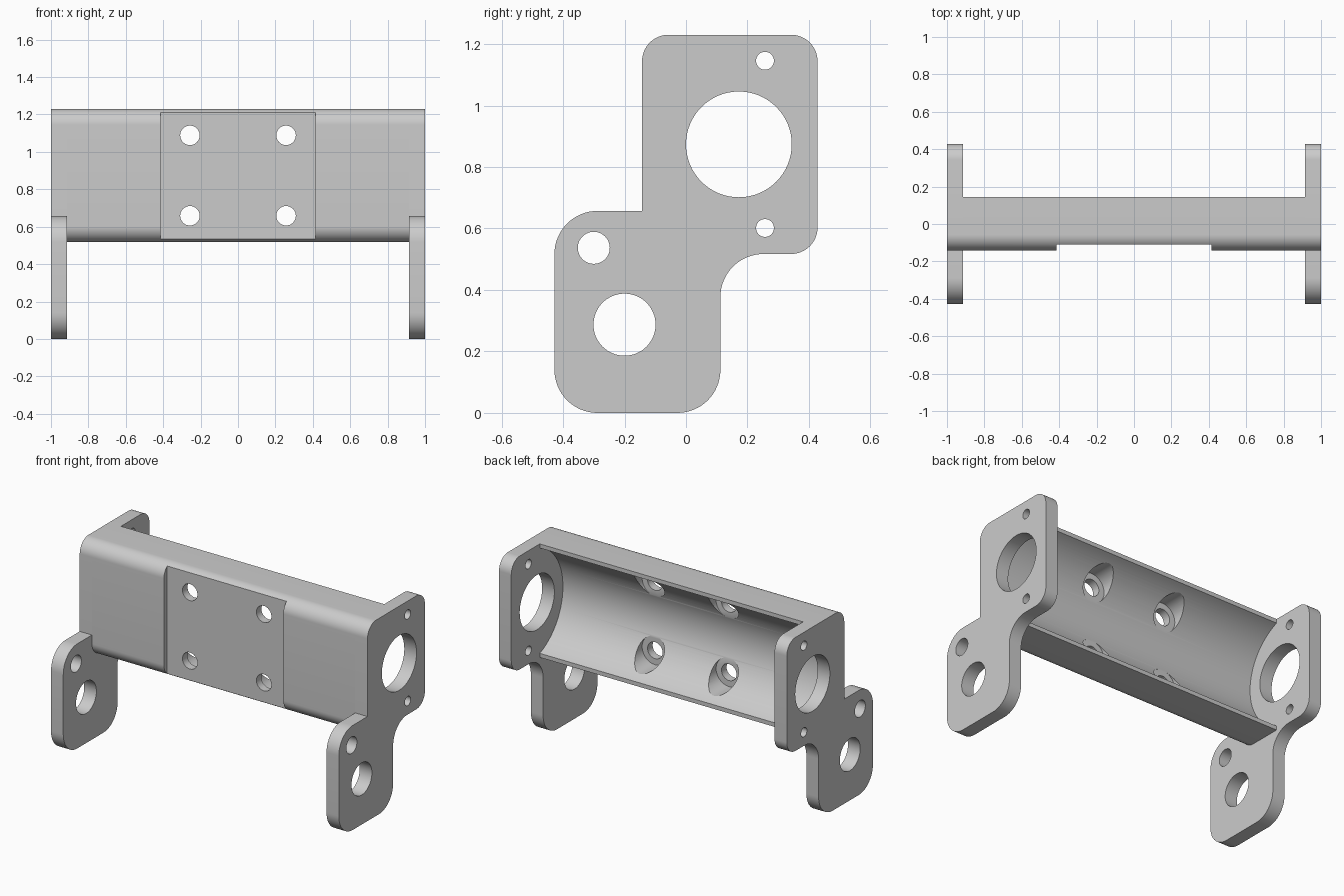
import bpy, bmesh
from math import sin, cos, radians
from mathutils import Matrix

if "Cube" in bpy.data.objects:
    bpy.data.objects.remove(bpy.data.objects["Cube"])

grey = bpy.data.materials.new("plain grey")
grey.use_nodes = True
grey.diffuse_color = (0.6, 0.6, 0.6, 1)
grey.node_tree.nodes["Principled BSDF"].inputs["Base Color"].default_value = (0.6, 0.6, 0.6, 1)

# Local x, y, z of a flat profile become world y, z, x
SIDEWAYS = Matrix(((0, 0, 1, 0), (1, 0, 0, 0), (0, 1, 0, 0), (0, 0, 0, 1)))


def arc(y, z, r, start, end, steps=16):
    angles = [radians(start + (end - start) * i / steps) for i in range(steps + 1)]
    return [(y + r * cos(a), z + r * sin(a)) for a in angles]


def circle(y, z, r):
    return arc(y, z, r, 0, 360, 64)[:-1]


def add_object(name, mesh):
    obj = bpy.data.objects.new(name, mesh)
    bpy.context.collection.objects.link(obj)
    mesh.materials.clear()
    mesh.materials.append(grey)
    return obj


def extrude_profile(name, loops, x, half):
    """Filled profile (outline first, then holes) extruded along x."""
    curve = bpy.data.curves.new(name, "CURVE")
    curve.dimensions = "2D"
    curve.fill_mode = "BOTH"
    curve.extrude = half
    for loop in loops:
        spline = curve.splines.new("POLY")
        spline.points.add(len(loop) - 1)
        for point, (y, z) in zip(spline.points, loop):
            point.co = (y, z, 0, 1)
        spline.use_cyclic_u = True
    temp = bpy.data.objects.new("temp", curve)
    bpy.context.collection.objects.link(temp)
    mesh = bpy.data.meshes.new_from_object(
        temp.evaluated_get(bpy.context.evaluated_depsgraph_get()))
    bpy.data.objects.remove(temp)
    bm = bmesh.new()
    bm.from_mesh(mesh)
    bmesh.ops.remove_doubles(bm, verts=bm.verts, dist=0.0001)
    bm.transform(Matrix.Translation((x, 0, 0)) @ SIDEWAYS)
    bmesh.ops.recalc_face_normals(bm, faces=bm.faces)
    bm.to_mesh(mesh)
    bm.free()
    return add_object(name, mesh)


def cut(target, fill):
    """Subtract the shape that fill() puts in a bmesh."""
    bm = bmesh.new()
    fill(bm)
    mesh = bpy.data.meshes.new("cutter")
    bm.to_mesh(mesh)
    bm.free()
    cutter = add_object("cutter", mesh)
    mod = target.modifiers.new("cut", "BOOLEAN")
    mod.operation, mod.solver, mod.object = "DIFFERENCE", "EXACT", cutter
    result = bpy.data.meshes.new_from_object(
        target.evaluated_get(bpy.context.evaluated_depsgraph_get()))
    target.modifiers.clear()
    target.data = result
    bpy.data.objects.remove(cutter)


def smooth(obj):
    bpy.ops.object.select_all(action="DESELECT")
    obj.select_set(True)
    bpy.context.view_layer.objects.active = obj
    bpy.ops.object.shade_smooth_by_angle(angle=radians(25))


TOP, BOTTOM, FRONT, BACK = 1.23, 0.517, -0.143, 0.428
MID = (TOP + BOTTOM) / 2
R, BIG = 0.086, 0.14
INNER = 0.915

# Side plates: offset upper and lower lobes with five holes
outline = (
    arc(BACK - R, BOTTOM + R, R, -90, 0)
    + arc(BACK - R, TOP - R, R, 0, 90)
    + arc(FRONT + R, TOP - R, R, 90, 180)
    + [(FRONT, 0.657)]
    + arc(-0.428 + BIG, 0.657 - BIG, BIG, 90, 180)
    + arc(-0.428 + BIG, BIG, BIG, 180, 270)
    + arc(0.112 - BIG, BIG, BIG, -90, 0)
    + arc(0.112 + BIG, BOTTOM - BIG, BIG, 180, 90)
)
holes = [circle(0.172, MID, 0.172), circle(0.257, MID + 0.272, 0.029),
         circle(0.257, MID - 0.272, 0.029), circle(-0.3, 0.537, 0.052),
         circle(-0.2, 0.287, 0.101)]
for name, side in (("left", 1), ("right", -1)):
    plate = extrude_profile(name + "_side_plate", [outline] + holes,
                            side * (1 + INNER) / 2, (1 - INNER) / 2)
    smooth(plate)

# Cross beam: rounded front, hollowed from behind by a shallow round trough
trough = arc(0.268, MID, 0.353, 249.6, 110.4, 48)
beam = extrude_profile("cross_beam", [
    [(0.145, TOP)]
    + arc(FRONT + R, TOP - R, R, 90, 180)
    + arc(FRONT + R, BOTTOM + R, R, 180, 270)
    + [(0.145, BOTTOM)] + trough], 0, INNER)


def recess(bm):
    bmesh.ops.create_cube(bm, size=1, matrix=Matrix.Translation((0, -0.61, MID))
                          @ Matrix.Diagonal((0.83, 1, 1, 1)))


def bores(radius, y0, y1):
    def fill(bm):
        for x in (-0.257, 0.257):
            for z in (MID - 0.215, MID + 0.215):
                bmesh.ops.create_cone(
                    bm, cap_ends=True, segments=48, radius1=radius, radius2=radius,
                    depth=y1 - y0, matrix=Matrix.Translation((x, (y0 + y1) / 2, z))
                    @ Matrix.Rotation(radians(90), 4, "X"))
    return fill


# Flat mounting pad with four counterbored bolt holes
cut(beam, recess)
cut(beam, bores(0.052, -0.3, 0.3))
cut(beam, bores(0.09, -0.06, 0.3))
smooth(beam)
